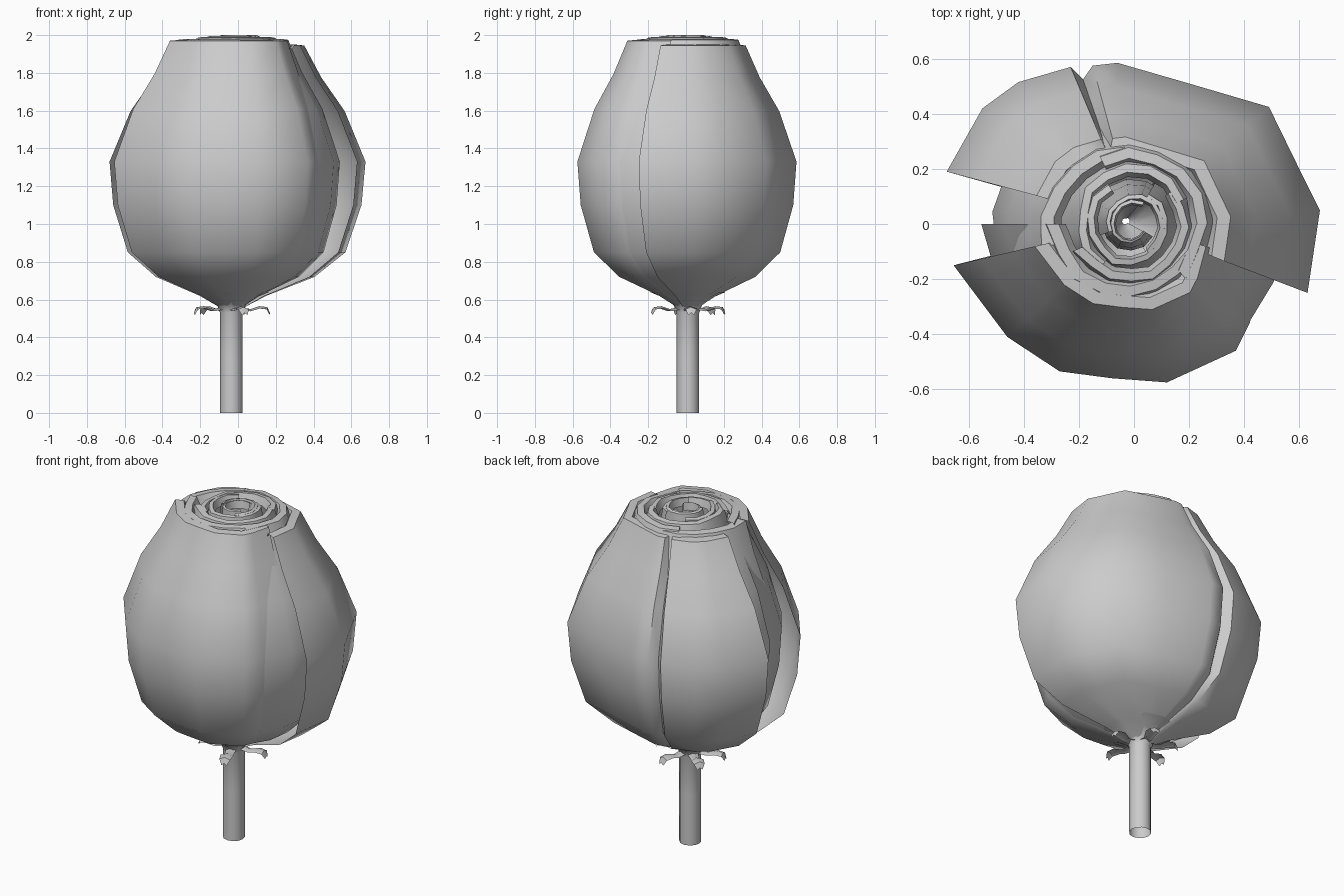
import bpy, bmesh, math, random
from mathutils import Vector

if "Cube" in bpy.data.objects:
    bpy.data.objects.remove(bpy.data.objects["Cube"])

random.seed(4)
BASE = Vector((-0.035, 0.01))          # stem axis
# petal side profile: height, fraction of the widest radius
PROFILE = [(0.56, 0.10), (0.62, 0.26), (0.72, 0.62), (0.85, 0.85), (1.1, 0.97),
           (1.33, 1.0), (1.6, 0.84), (1.78, 0.66), (1.95, 0.53)]


def make_object(name, rows, closed=False):
    """Skin a grid of point rows into a smooth-shaded sheet."""
    bm = bmesh.new()
    grid = [[bm.verts.new(p) for p in row] for row in rows]
    n = len(rows[0])
    for a, b in zip(grid, grid[1:]):
        for i in range(n if closed else n - 1):
            j = (i + 1) % n
            bm.faces.new((a[i], a[j], b[j], b[i]))
    bmesh.ops.recalc_face_normals(bm, faces=bm.faces)
    mesh = bpy.data.meshes.new(name)
    bm.to_mesh(mesh)
    bm.free()
    obj = bpy.data.objects.new(name, mesh)
    bpy.context.collection.objects.link(obj)
    bpy.ops.object.select_all(action='DESELECT')
    obj.select_set(True)
    bpy.context.view_layer.objects.active = obj
    bpy.ops.object.shade_smooth_by_angle(angle=math.radians(50))
    return obj


def petal(name, outline, rim, top):
    """Sheet through a plan outline at the belly, drawn in to a rim outline at the top."""
    rows = []
    for z, f in PROFILE:
        row = []
        for p, t in zip(outline, rim):
            p, t = Vector(p), Vector(t)
            if z <= 1.33:
                q = BASE.lerp(p, f)
                h = z
            else:
                q = t.lerp(p, (f - 0.53) / 0.47)
                h = 1.33 + (z - 1.33) * (top - 1.33) / 0.62
            row.append((q.x, q.y, h))
        rows.append(row)
    # rolled-in lip
    rows.append([(t[0] * 0.86, t[1] * 0.86, top + 0.005) for t in rim])
    rows.append([(t[0] * 0.78, t[1] * 0.78, top - 0.04) for t in rim])
    return make_object(name, rows)


def arc(a0, a1, r0, r1, n, wobble):
    pts = []
    for i in range(n + 1):
        s = i / n
        a = math.radians(a0 + (a1 - a0) * s)
        r = (r0 + (r1 - r0) * s) * (1 + random.uniform(-wobble, wobble))
        pts.append((r * math.cos(a) - 0.01, r * math.sin(a)))
    return pts


# outer petals, outlines read in plan
back = [(-0.68, 0.19), (-0.55, 0.42), (-0.42, 0.515), (-0.23, 0.57), (-0.185, 0.525),
        (-0.15, 0.575), (-0.06, 0.585), (0.2, 0.51), (0.49, 0.425), (0.6, 0.2),
        (0.675, 0.05), (0.63, -0.25)]
back_rim = [(x * 0.52, y * 0.54) for x, y in back]
back_rim[4] = (-0.09, 0.25)
petal("outer_petal_back", back, back_rim, 1.945)

front = [(-0.655, -0.15), (-0.46, -0.41), (-0.27, -0.535), (-0.08, -0.56), (0.12, -0.575),
         (0.37, -0.46), (0.42, -0.36), (0.475, -0.15)]
petal("outer_petal_front", front, [(x * 0.55, y * 0.54) for x, y in front], 1.97)

# nested inner petals: angles, belly radii, rim radii, top height, segments
INNER = [
    (180, 335, 0.55, 0.44, 0.30, 0.25, 1.975, 7),
    (-45, 115, 0.56, 0.50, 0.27, 0.28, 1.975, 7),
    (95, 195, 0.49, 0.50, 0.27, 0.34, 1.965, 5),
    (205, 400, 0.40, 0.38, 0.22, 0.20, 1.985, 9),
    (25, 235, 0.42, 0.36, 0.22, 0.19, 1.985, 9),
    (120, 420, 0.28, 0.22, 0.17, 0.13, 1.99, 12),
    (-60, 200, 0.18, 0.15, 0.13, 0.09, 1.995, 10),
    (60, 330, 0.12, 0.09, 0.09, 0.06, 1.99, 9),
]
for k, (a0, a1, r0, r1, t0, t1, top, n) in enumerate(INNER):
    petal(f"inner_petal_{k + 1}", arc(a0, a1, r0, r1, n, 0.02),
          arc(a0, a1, t0, t1, n, 0.05), top)

# open hollow stem flaring into the bud
STEM = [(0.0, 0.06), (0.3, 0.06), (0.53, 0.06), (0.57, 0.075), (0.61, 0.13), (0.64, 0.2)]
make_object("stem", [[(BASE.x + r * math.cos(i * math.pi / 6),
                       BASE.y + r * math.sin(i * math.pi / 6), z) for i in range(12)]
                     for z, r in STEM], closed=True)

# small curled sepals: distance out, height, half width
SEPAL = [(0.05, 0.56, 0.03), (0.11, 0.55, 0.025), (0.16, 0.565, 0.035),
         (0.205, 0.56, 0.03), (0.22, 0.53, 0.015)]
for k, angle in enumerate((5, 75, 140, 195, 290)):
    a = math.radians(angle)
    out, side = Vector((math.cos(a), math.sin(a))), Vector((-math.sin(a), math.cos(a)))
    rows = []
    for d, z, w in SEPAL:
        row = []
        for s in (-1, 0, 1):
            q = BASE + out * d * 0.93 + side * w * s
            row.append((q.x, q.y, z - 0.012 * abs(s)))
        rows.append(row)
    make_object(f"sepal_{k + 1}", rows)
